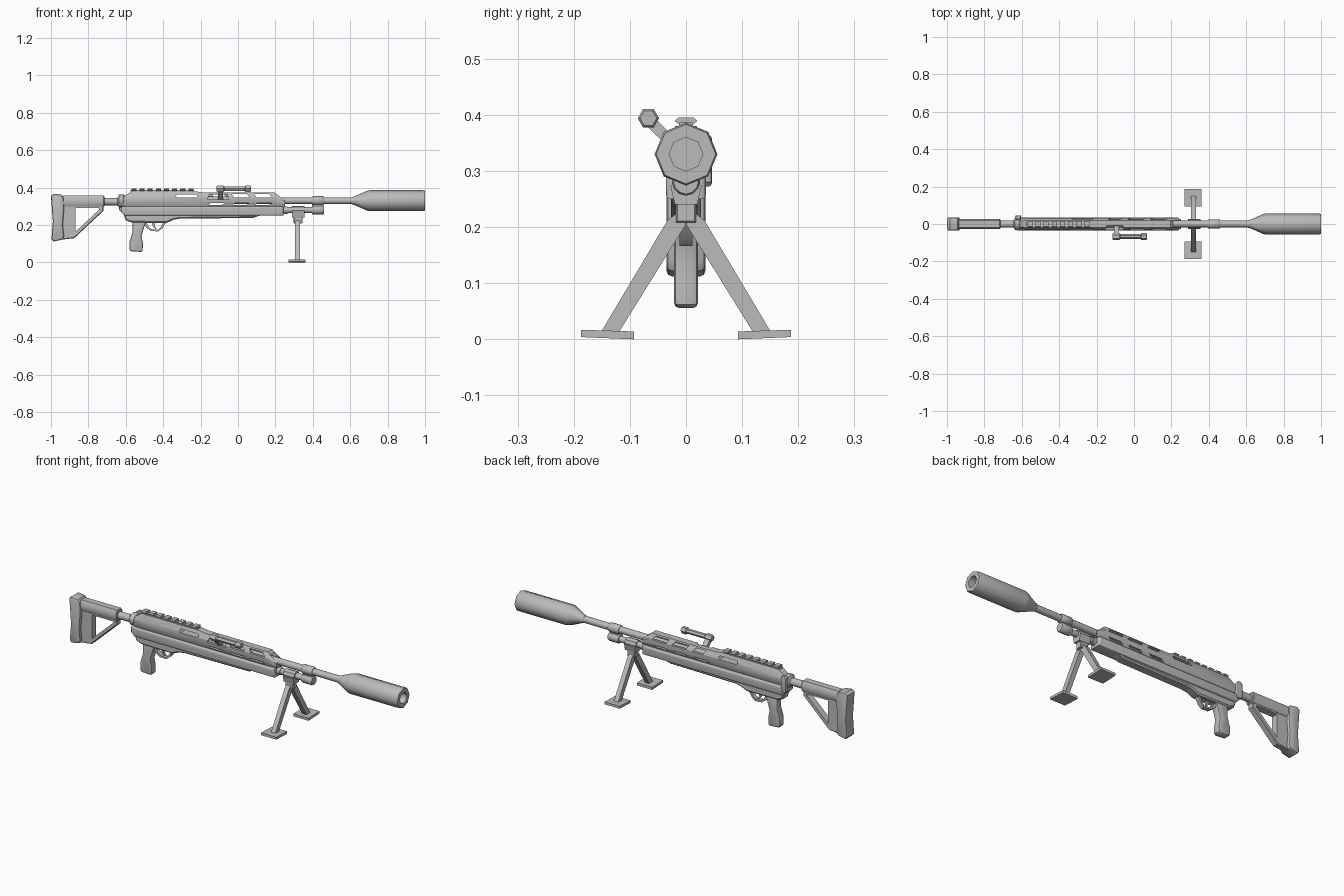
import bpy, bmesh, math
from mathutils import Vector

cube = bpy.data.objects.get("Cube")
if cube:
    bpy.data.objects.remove(cube, do_unlink=True)

grey = bpy.data.materials.new("plain grey")
grey.use_nodes = True
GREY = (0.5, 0.5, 0.5, 1)
grey.diffuse_color = GREY
grey.node_tree.nodes["Principled BSDF"].inputs["Base Color"].default_value = GREY


def loft(name, rings, bevel=0.0, segments=1, smooth=35):
    """Skin a row of equal rings, cap both ends and chamfer the cap edges."""
    bm = bmesh.new()
    rows = [[bm.verts.new(p) for p in ring] for ring in rings]
    n = len(rows[0])
    for a, b in zip(rows, rows[1:]):
        for i in range(n):
            j = (i + 1) % n
            bm.faces.new((a[i], a[j], b[j], b[i]))
    caps = [bm.faces.new(rows[0]), bm.faces.new(rows[-1])]
    bmesh.ops.recalc_face_normals(bm, faces=bm.faces)
    if bevel:
        edges = list({e for f in caps for e in f.edges})
        bmesh.ops.bevel(bm, geom=edges, offset=bevel, segments=segments,
                        profile=0.5, affect='EDGES', clamp_overlap=True)
    mesh = bpy.data.meshes.new(name)
    bm.to_mesh(mesh)
    bm.free()
    mesh.materials.append(grey)
    ob = bpy.data.objects.new(name, mesh)
    bpy.context.collection.objects.link(ob)
    finish(ob, smooth)
    return ob


def finish(ob, angle):
    bpy.ops.object.select_all(action='DESELECT')
    ob.select_set(True)
    bpy.context.view_layer.objects.active = ob
    bpy.ops.object.shade_smooth_by_angle(angle=math.radians(angle))


def plate(name, profile, y0, y1, bevel=0.0, segments=1):
    """Side profile (x, z) extruded across y."""
    return loft(name, [[(x, y, z) for x, z in profile] for y in (y0, y1)], bevel, segments)


def bar(name, profile, x0, x1, bevel=0.0):
    """End profile (y, z) extruded along x."""
    return loft(name, [[(x, y, z) for y, z in profile] for x in (x0, x1)], bevel)


def rect(a0, a1, b0, b1):
    return [(a0, b0), (a1, b0), (a1, b1), (a0, b1)]


def lathe(name, stations, y, z, sides=12, smooth=50):
    """Turned part along x from (x, radius) stations."""
    ang = [2 * math.pi * i / sides for i in range(sides)]
    return loft(name, [[(x, y + r * math.cos(a), z + r * math.sin(a)) for a in ang]
                       for x, r in stations], smooth=smooth)


def cut(ob, cutters):
    for c in cutters:
        m = ob.modifiers.new("cut", 'BOOLEAN')
        m.operation, m.solver, m.object = 'DIFFERENCE', 'EXACT', c
    bpy.context.view_layer.update()
    ev = ob.evaluated_get(bpy.context.evaluated_depsgraph_get())
    mesh = bpy.data.meshes.new_from_object(ev)
    ob.modifiers.clear()
    ob.data = mesh
    for c in cutters:
        bpy.data.objects.remove(c, do_unlink=True)
    finish(ob, 30)


# Shoulder stock: pad, cheek tube and open triangular frame
plate("butt_pad", [(-1, .355), (-.985, .367), (-.945, .362), (-.932, .345), (-.93, .28),
                   (-.937, .2), (-.93, .14), (-.94, .122), (-.985, .112), (-.997, .125),
                   (-.99, .22)], -.035, .035, .01, 2)
bar("stock_body", [(-.02, .298), (.02, .298), (.028, .312), (.028, .34), (.018, .357),
                   (-.018, .357), (-.028, .34), (-.028, .312)], -.94, -.715, .004)
frame = plate("stock_frame", [(-.94, .305), (-.94, .122), (-.875, .13), (-.72, .275), (-.72, .305)],
              -.018, .018, .004)
cut(frame, [plate("hole", [(-.87, .29), (-.87, .163), (-.742, .283), (-.742, .29)], -.1, .1)])
lathe("buffer_tube", [(-.72, .02), (-.6, .02)], 0, .325)
lathe("tube_collar", [(-.643, .022), (-.635, .03), (-.61, .03)], 0, .325)


# Upper receiver and fore guard as one lofted shell
def section(x, top, low=.3, wide=.033, flat=.019):
    mid = min(.34, (top + low) / 2 + .005)
    half = [(wide * .72, low), (wide, low + (mid - low) * .55), (wide, mid + .008), (flat, top)]
    return [(x, y, z) for y, z in half] + [(x, -y, z) for y, z in reversed(half)]


upper = loft("upper_receiver", [
    section(-.615, .35, wide=.028, flat=.015), section(-.57, .38), section(-.225, .38),
    section(-.19, .374), section(.195, .374), section(.25, .333, wide=.026, flat=.018)], smooth=25)
cutters = [plate("hollow", rect(-.17, .3, .306, .364), -.02, .02),
           plate("long_slot", [(-.335, .354), (-.325, .346), (-.225, .346), (-.215, .354),
                               (-.225, .364), (-.325, .364)], -.1, .1),
           plate("bolt_port", [(-.165, .336), (-.05, .336), (-.065, .4), (-.135, .4)], -.1, -.008),
           plate("far_window", [(-.125, .346), (-.06, .346), (-.08, .367), (-.14, .367)], .01, .1)]
for x in (-.03, .09):
    cutters.append(plate("window", [(x + .01, .346), (x + .095, .346), (x + .075, .367),
                                    (x - .005, .367)], -.1, .1))
for x in (-.16, -.03, .09):
    cutters.append(plate("vent", [(x, .307), (x + .075, .307), (x + .09, .318), (x + .015, .318)],
                         -.1, .1))
cut(upper, cutters)

# Top rail with repeated lugs
bar("rail_base", rect(-.012, .012, .375, .386), -.575, -.235)
for i in range(8):
    x = -.57 + i * .0435
    bar("rail_lug", [(-.012, .383), (.012, .383), (.02, .389), (.014, .395),
                     (-.014, .395), (-.02, .389)], x, x + .027)

# Lower chassis: rounded side rail above a narrower belly
plate("chassis_rail", [(-.625, .3), (-.625, .27), (-.605, .25), (.242, .25), (.242, .296), (.235, .3)],
      -.036, .036, .012, 3)
plate("chassis_belly", [(-.615, .265), (-.6, .225), (-.57, .214), (-.38, .212), (-.345, .228),
                        (-.31, .234), (.08, .238), (.12, .251), (.12, .265)], -.027, .027, .007)
lathe("rear_ring", [(-.64, .026), (-.635, .033), (-.615, .033), (-.61, .028)], 0, .33)
plate("side_lever", [(-.635, .28), (-.625, .272), (-.61, .272), (-.603, .28), (-.603, .355),
                     (-.61, .364), (-.625, .364), (-.635, .355)], .022, .046, .006, 2)

# Hand grip, trigger guard and trigger
plate("hand_grip", [(-.565, .225), (-.49, .225), (-.503, .185), (-.516, .14), (-.508, .1),
                    (-.51, .062), (-.52, .056), (-.572, .06), (-.58, .07), (-.58, .11),
                    (-.565, .16)], -.021, .021, .008, 2)
guard = plate("trigger_guard", [(-.505, .215), (-.49, .185), (-.465, .168), (-.425, .166),
                                (-.405, .182), (-.385, .215)], -.012, .012)
cut(guard, [plate("opening", [(-.488, .21), (-.478, .19), (-.46, .177), (-.428, .175),
                              (-.415, .186), (-.402, .21)], -.1, .1)])
plate("trigger", [(-.46, .215), (-.443, .215), (-.446, .195), (-.437, .18), (-.444, .179),
                  (-.457, .195)], -.006, .006)

# Bolt with its offset arm and long knobbed handle
lathe("bolt", [(-.2, .018), (-.03, .018)], 0, .335)
arm_dir = Vector((0, -.052, .05)).normalized()
side = Vector((0, arm_dir.z, -arm_dir.y)) * .01
start, end = Vector((-.094, -.012, .338)), Vector((-.094, -.066, .39))
loft("bolt_arm", [[p + side * s + Vector((d * .014, 0, 0))
                   for s, d in ((-1, -1), (1, -1), (1, 1), (-1, 1))] for p in (start, end)])
lathe("bolt_handle", [(-.115, .015), (-.11, .019), (-.078, .019), (-.072, .013), (.035, .013),
                      (.04, .019), (.065, .019), (.07, .015)], -.067, .394, 6, 20)

# Barrel, gas tube, front block and muzzle can with recessed bore
lathe("barrel", [(-.05, .018), (.63, .018)], 0, .33)
lathe("barrel_collar", [(.395, .02), (.4, .024), (.455, .024), (.46, .02)], 0, .33)
lathe("gas_tube", [(.235, .016), (.4, .016)], 0, .28)
lathe("gas_block", [(.395, .022), (.4, .025), (.455, .025), (.46, .022)], 0, .281)
bar("block_bridge", rect(-.012, .012, .285, .325), .4, .455)
lathe("muzzle_can", [(.61, .02), (.625, .024), (.69, .053), (.705, .056), (.99, .056),
                     (1, .053), (1, .03), (.93, .03)], 0, .33, 8)

# Bipod: clamp, hinge block and mirrored legs and feet
lathe("bipod_clamp", [(.288, .025), (.355, .025)], 0, .278, 8, 20)
lathe("clamp_band", [(.245, .02), (.265, .02)], 0, .28)
bar("clamp_neck", [(-.02, .24), (.02, .24), (.028, .275), (-.028, .275)], .29, .355)
bar("hinge_block", rect(-.018, .018, .208, .25), .298, .344, .003)
for s, name in ((1, "left"), (-1, "right")):
    bar(name + "_leg", [(0, .205), (s * .012, .228), (s * .033, .212), (s * .152, .012),
                        (s * .12, .012)], .305, .331)
    bar(name + "_foot", [(s * .093, 0), (s * .187, .004), (s * .187, .017), (s * .093, .014)],
        .27, .362)
